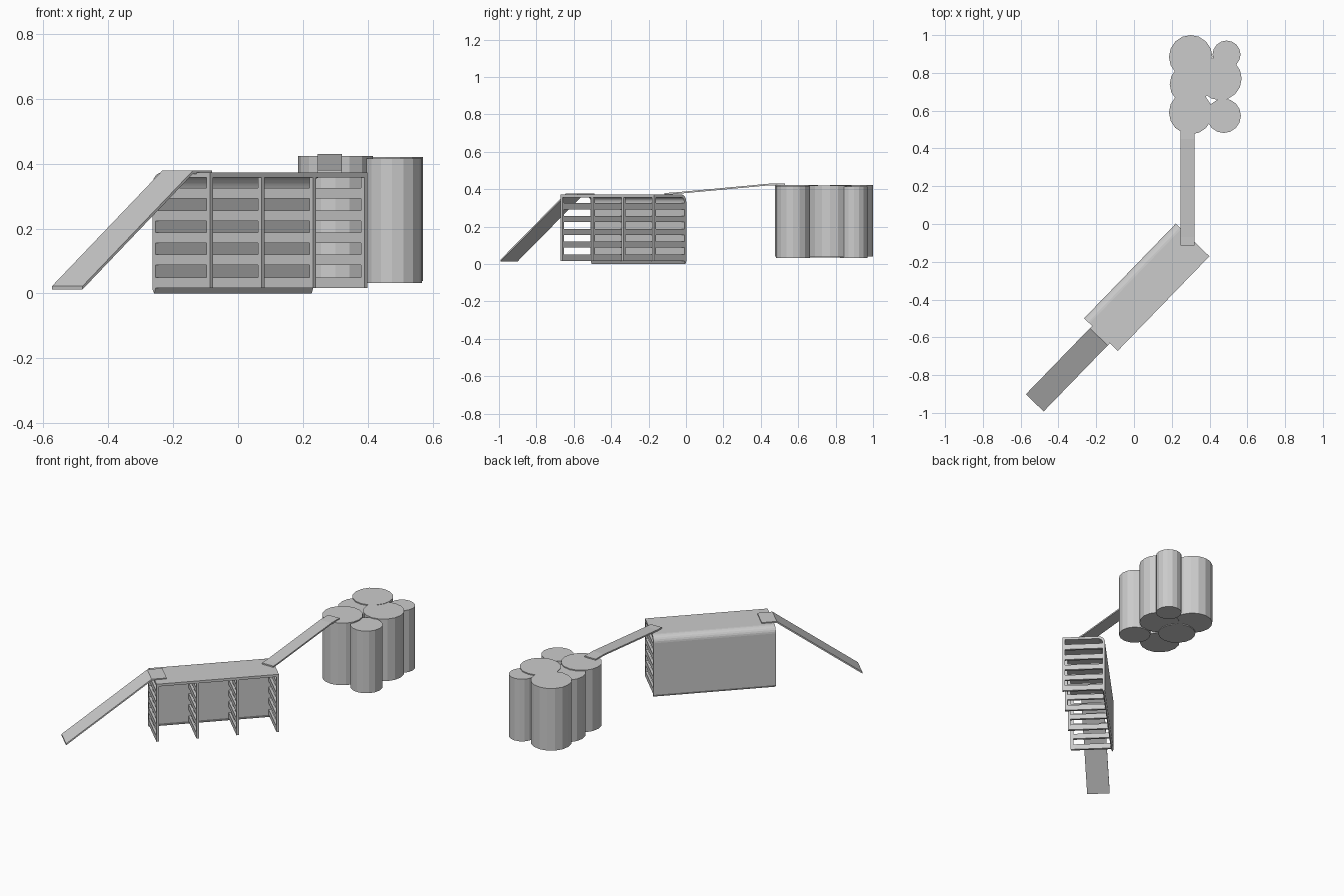
import bpy, bmesh, math
from mathutils import Matrix

if "Cube" in bpy.data.objects:
    bpy.data.objects.remove(bpy.data.objects["Cube"])

# Placement of the angled shelter: local x runs along it, local y toward its back wall
SHELTER = Matrix.Translation((0.0675, -0.335, 0)) @ Matrix.Rotation(math.radians(45.9), 4, 'Z')
L, W, TOP, T = 0.3485, 0.124, 0.372, 0.015


def finish(name, bm, matrix):
    bmesh.ops.recalc_face_normals(bm, faces=bm.faces)
    me = bpy.data.meshes.new(name)
    bm.to_mesh(me)
    bm.free()
    ob = bpy.data.objects.new(name, me)
    ob.matrix_world = matrix
    bpy.context.collection.objects.link(ob)
    return ob


def extrude(name, pts, vec, matrix):
    """Closed outline of 3D points pushed along vec."""
    bm = bmesh.new()
    face = bm.faces.new([bm.verts.new(p) for p in pts])
    r = bmesh.ops.extrude_face_region(bm, geom=[face])
    bmesh.ops.translate(bm, vec=vec, verts=[v for v in r['geom'] if isinstance(v, bmesh.types.BMVert)])
    return finish(name, bm, matrix)


def arc(cy, cz, r, a0, a1, n=6):
    return [(cy + r * math.cos(math.radians(a0 + (a1 - a0) * i / n)),
             cz + r * math.sin(math.radians(a0 + (a1 - a0) * i / n))) for i in range(n + 1)]


# Back wall and roof as one bent sheet with a sharpened lower edge
R = 0.04
sheet = [(W - 0.008, 0), (W, 0.014)] + arc(W - R, TOP - R, R, 0, 90)
sheet += [(-W, TOP), (-W, TOP - T)] + arc(W - R, TOP - R, R - T, 90, 0) + [(W - T, 0.017)]
extrude("wall_and_roof", [(-L, y, z) for y, z in sheet], (2 * L, 0, 0), SHELTER)

# Slotted divider frames: a comb of rails joined by a front post
slots = [(0.05, 0.088), (0.12, 0.156), (0.188, 0.224), (0.256, 0.292), (0.325, 0.357)]
back, post = W - 0.012, -W + 0.015
comb = [(-W, 0.362), (-W, 0.017), (back, 0.017)]
for lo, hi in slots:
    comb += [(back, lo), (post, lo), (post, hi), (back, hi)]
comb[-1] = (W - 0.03, 0.357)
comb.append((W - 0.03, 0.362))
FT = 0.014
for i in range(4):
    x = -L + (2 * L - FT) * i / 3
    extrude(f"divider_frame_{i + 1}", [(x, y, z) for y, z in comb], (FT, 0, 0), SHELTER)


# Ramps: bent strips with a flat tab resting on each supported end
def ramp(name, path, width, thick, matrix):
    outline = path + [(x, z - thick) for x, z in reversed(path)]
    extrude(name, [(x, -width / 2, z) for x, z in outline], (0, width, 0), matrix)


ramp("entry_ramp", [(-0.852, 0.023), (-0.365, 0.378), (-0.279, 0.378)], 0.131, 0.010, SHELTER)
BRIDGE = Matrix.Translation((0.283, 0, 0)) @ Matrix.Rotation(math.radians(90), 4, 'Z')
ramp("bridge_ramp", [(-0.115, 0.38), (-0.07, 0.382), (0.45, 0.43), (0.53, 0.43)], 0.076, 0.009, BRIDGE)

# Cluster of upright stumps: x, y, radius, top height
stumps = [(0.30, 0.885, 0.115, 0.423), (0.30, 0.59, 0.115, 0.423), (0.455, 0.77, 0.115, 0.421),
          (0.49, 0.897, 0.074, 0.415), (0.475, 0.573, 0.091, 0.416), (0.297, 0.74, 0.108, 0.417)]
H = 0.383
for i, (x, y, r, top) in enumerate(stumps):
    bm = bmesh.new()
    bmesh.ops.create_cone(bm, cap_ends=True, segments=16, radius1=r, radius2=r, depth=H)
    finish(f"stump_{i + 1}", bm, Matrix.Translation((x, y, top - H / 2)))
